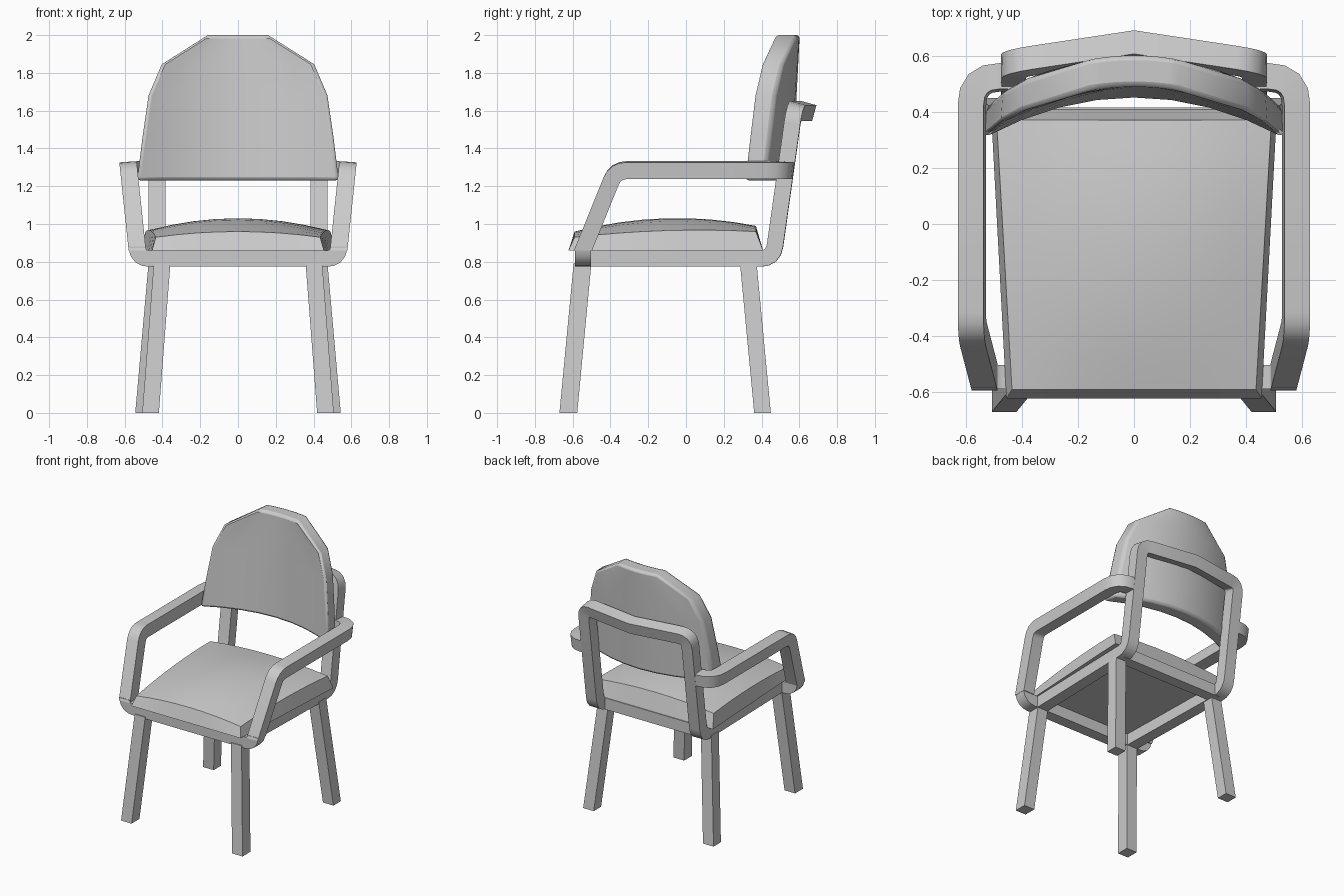
import bpy, bmesh
from mathutils import Vector as V

if "Cube" in bpy.data.objects:
    bpy.data.objects.remove(bpy.data.objects["Cube"])


def finish(name, bm, mirror=False, smooth=35, bevel=0):
    bmesh.ops.recalc_face_normals(bm, faces=bm.faces)
    me = bpy.data.meshes.new(name)
    bm.to_mesh(me)
    bm.free()
    ob = bpy.data.objects.new(name, me)
    bpy.context.collection.objects.link(ob)
    bpy.ops.object.select_all(action='DESELECT')
    ob.select_set(True)
    bpy.context.view_layer.objects.active = ob
    bpy.ops.object.shade_smooth_by_angle(angle=smooth * 3.14159 / 180)
    if bevel:
        b = ob.modifiers.new("bevel", 'BEVEL')
        b.width, b.segments, b.limit_method, b.angle_limit = bevel, 2, 'ANGLE', 0.9
    if mirror:
        ob.modifiers.new("mirror", 'MIRROR')
    return ob


def rounded(pts, r, n=4):
    """Replace the inner corners of a path with short curves."""
    pts = [V(p) for p in pts]
    out = [pts[0]]
    for a, b, c in zip(pts, pts[1:], pts[2:]):
        p, q = b + (a - b).normalized() * r, b + (c - b).normalized() * r
        for i in range(n + 1):
            t = i / n
            out.append(p * (1 - t) ** 2 + b * 2 * t * (1 - t) + q * t * t)
    return out + [pts[-1]]


def bar(name, path, a, b, end=None, cap_end=True, mirror=True):
    """Four-sided bar; a and b are the half-width vectors of its first end."""
    path, a, b = [V(p) for p in path], V(a), V(b)
    bm = bmesh.new()
    co = [path[0] + s * a + t * b for s, t in ((1, 1), (-1, 1), (-1, -1), (1, -1))]
    ring = [bm.verts.new(c) for c in co]
    bm.faces.new(ring)
    for i in range(1, len(path)):
        d = (path[i] - path[i - 1]).normalized()
        if i + 1 < len(path):
            n = d + (path[i + 1] - path[i]).normalized()
        else:
            n = V(end) if end else d
        co = [c + d * ((path[i] - c).dot(n) / d.dot(n)) for c in co]
        new = [bm.verts.new(c) for c in co]
        for k in range(4):
            j = (k + 1) % 4
            bm.faces.new((ring[k], ring[j], new[j], new[k]))
        ring = new
    if cap_end:
        bm.faces.new(ring)
    return finish(name, bm, mirror)


def cushion(name, us, vs, f, g, smooth, bevel):
    """Closed slab between two surfaces f(u, v) and g(u, v)."""
    bm = bmesh.new()
    A, B = [[[bm.verts.new(h(u, v)) for u in us] for v in vs] for h in (f, g)]
    m, n = len(us) - 1, len(vs) - 1
    for G in (A, B):
        for j in range(n):
            for i in range(m):
                bm.faces.new((G[j][i], G[j][i + 1], G[j + 1][i + 1], G[j + 1][i]))
    rim = ([(0, i) for i in range(m)] + [(j, m) for j in range(n)]
           + [(n, i) for i in range(m, 0, -1)] + [(j, 0) for j in range(n, 0, -1)])
    for (j, i), (l, k) in zip(rim, rim[1:] + rim[:1]):
        bm.faces.new((A[j][i], A[l][k], B[l][k], B[j][i]))
    return finish(name, bm, False, smooth, bevel)


h = 0.044
# Splayed legs
bar("front_legs", [(.463, -.623, 0), (.402, -.548, .79)], (h, 0, 0), (0, h + .003, 0), end=(0, 0, 1))
bar("back_legs", [(.5, .405, 0), (.43, .33, .79)], (h, 0, 0), (0, h, 0), end=(0, 0, 1))

# Front rail turning up at both ends
bar("front_rail", rounded([(0, -.545, .817), (.526, -.545, .817), (.537, -.545, .88)], .055),
    (0, 0, .043), (0, .043, 0), end=(0, 0, 1), mirror=True)

# Arm posts and armrests, curving in to the back posts
post = rounded([(.533, -.545, .86), (.578, -.373, 1.285), (.578, .2, 1.285)], .06)
turn = rounded([(.578, .2, 1.285), (.578, .523, 1.285), (.43, .523, 1.285)], .1)
bar("armrests", post[:-1] + turn, (.046, 0, 0), (0, .048, 0))

# Side rails, back posts and bent top rail in one loop
rails = rounded([(.405, -.55, .817), (.43, .462, .817), (.43, .572, 1.598), (0, .637, 1.598)], .07)
bar("back_frame", rails, (h, 0, 0), (0, 0, .043), end=(1, 0, 0), cap_end=False)

# Cross rail under the rear of the seat
bar("rear_rail", [(-.43, .373, .817), (.43, .373, .817)], (0, .042, 0), (0, 0, .043), mirror=False)


# Domed seat, wider toward the back
def seat_top(u, v):
    z = (.945 + .015 * v + .03 * (1 - u * u) + .02 * (1 - v * v)
         + .035 * (1 - u * u) * (1 - v * v))
    return (u * (.4625 + .0275 * v), -.11 + .48 * v, z)


def seat_base(u, v):
    return (u * (.4825 + .0275 * v), -.107 + .515 * v, .86)


steps = [i / 4 for i in range(-4, 5)]
cushion("seat", steps, steps, seat_top, seat_base, 30, 0)

# Curved backrest with a faceted arched outline: height -> half width
outline = {1.23: .535, 1.45: .508, 1.68: .475, 1.845: .405, 2.0: .16}


def rest_front(u, z):
    x = u * outline[z]
    return (x, .45 + .052 * (z - 1.23) - .5 * x * x, z)


def rest_back(u, z):
    x, y, z = rest_front(u, z)
    return (x * .985, y + .112, z)


cushion("backrest", steps, list(outline), rest_front, rest_back, 50, .018)
